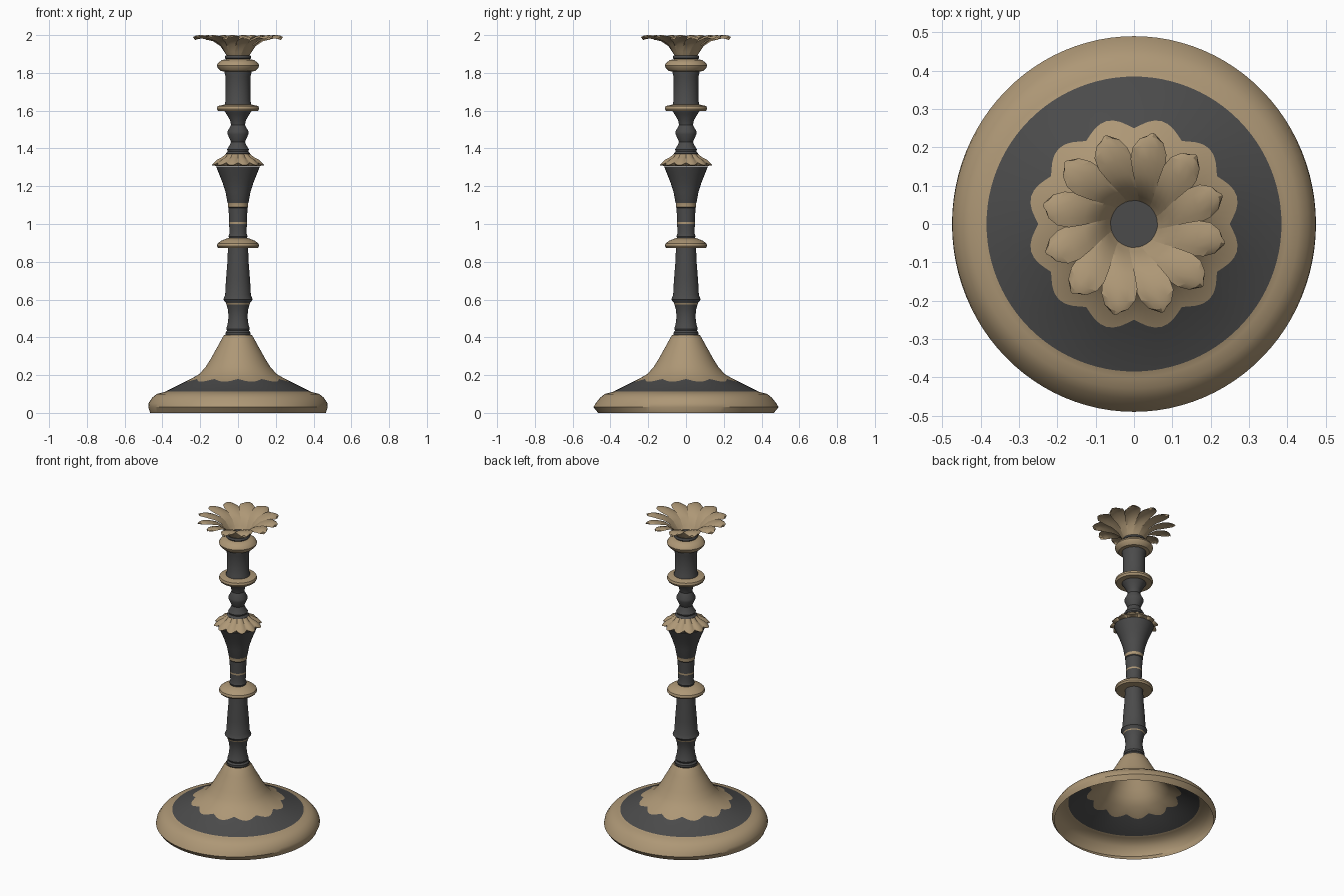
import bpy, bmesh, math
from math import sin, cos, pi, radians

if "Cube" in bpy.data.objects:
    bpy.data.objects.remove(bpy.data.objects["Cube"])

def material(name, col):
    m = bpy.data.materials.new(name)
    m.diffuse_color = (*col, 1)
    m.use_nodes = True
    m.node_tree.nodes["Principled BSDF"].inputs["Base Color"].default_value = m.diffuse_color
    return m

TAN = material("antique_gold", (0.42, 0.31, 0.18))
DARK = material("dark_iron", (0.07, 0.07, 0.07))

def finish(bm, name, mats, angle=30, normals=True):
    if normals:
        bmesh.ops.recalc_face_normals(bm, faces=bm.faces)
    me = bpy.data.meshes.new(name)
    bm.to_mesh(me)
    bm.free()
    ob = bpy.data.objects.new(name, me)
    bpy.context.collection.objects.link(ob)
    for m in mats:
        me.materials.append(m)
    bpy.ops.object.select_all(action='DESELECT')
    ob.select_set(True)
    bpy.context.view_layer.objects.active = ob
    bpy.ops.object.shade_smooth_by_angle(angle=radians(angle))
    return ob

def lathe(name, rings, mats, segs=32, bands=(), caps=True, angle=30):
    """rings: (radius, z) where either may be a function of the angle;
    bands: indices of the ring gaps that take the second material."""
    bm = bmesh.new()
    rows = []
    for ring in rings:
        r, z = ring[0], ring[1]
        sy = ring[2] if len(ring) > 2 else 1
        row = []
        for i in range(segs):
            t = 2 * pi * i / segs
            rr = r(t) if callable(r) else r
            zz = z(t) if callable(z) else z
            row.append(bm.verts.new((rr * cos(t), rr * sin(t) * sy, zz)))
        rows.append(row)
    for k in range(len(rows) - 1):
        for i in range(segs):
            j = (i + 1) % segs
            f = bm.faces.new((rows[k][i], rows[k][j], rows[k + 1][j], rows[k + 1][i]))
            f.material_index = 1 if k in bands else 0
    if caps:
        bm.faces.new(rows[0][::-1])
        bm.faces.new(rows[-1])
    return finish(bm, name, mats, angle, normals=caps)

# Hollow base, with a scalloped edge between gold and dark
def scallop_r(t):
    return 0.25 + 0.028 * abs(cos(6 * (t - radians(15)))) ** 1.2

def scallop_z(t):
    return 0.112 + (0.385 - scallop_r(t)) * 0.5

lathe("base", [(0.465, 0), (0.475, 0.03, 1.032), (0.474, 0.05, 1.01), (0.455, 0.08),
               (0.43, 0.10), (0.40, 0.108), (0.385, 0.112), (scallop_r, scallop_z),
               (0.205, 0.205), (0.17, 0.245), (0.145, 0.285), (0.12, 0.33),
               (0.10, 0.365), (0.082, 0.40), (0.072, 0.413)],
      [TAN, DARK], segs=96, bands=(6,), caps=False)

# Dark stem, bottom to top
lathe("lower_stem", [(0.06, 0.405), (0.066, 0.415), (0.066, 0.425), (0.058, 0.435),
                     (0.062, 0.445), (0.055, 0.47), (0.05, 0.51), (0.054, 0.55),
                     (0.062, 0.575), (0.064, 0.582), (0.078, 0.60), (0.068, 0.625),
                     (0.064, 0.70), (0.056, 0.80), (0.053, 0.88)],
      [DARK, TAN], bands=(8,))
lathe("middle_stem", [(0.045, 0.92), (0.05, 0.935), (0.045, 0.95), (0.047, 1.00),
                      (0.047, 1.01), (0.05, 1.085), (0.054, 1.09), (0.054, 1.11),
                      (0.056, 1.115), (0.066, 1.17), (0.082, 1.22), (0.098, 1.26),
                      (0.108, 1.285), (0.116, 1.305)],
      [DARK, TAN], bands=(3, 6))
lathe("upper_stem", [(0.055, 1.36), (0.064, 1.372), (0.055, 1.385), (0.058, 1.395),
                     (0.042, 1.42), (0.037, 1.435), (0.055, 1.475), (0.055, 1.49),
                     (0.037, 1.525), (0.042, 1.55), (0.06, 1.58), (0.074, 1.603)], [DARK])
lathe("candle_socket_stem", [(0.07, 1.62), (0.07, 1.64), (0.065, 1.65), (0.066, 1.78),
                             (0.071, 1.80), (0.071, 1.82), (0.06, 1.87),
                             (0.07, 1.88), (0.066, 1.893)], [DARK])

# Gold collars around the stem
def dome_collar(name, z):
    lathe(name, [(0.055, z), (0.105, z), (0.112, z + 0.01), (0.108, z + 0.024),
                 (0.09, z + 0.038), (0.055, z + 0.052)], [TAN])

dome_collar("lower_collar", 0.873)
lathe("upper_collar", [(0.06, 1.597), (0.105, 1.597), (0.112, 1.61), (0.108, 1.624),
                       (0.065, 1.634)], [TAN])
lathe("round_collar", [(0.06, 1.805), (0.09, 1.81), (0.108, 1.828), (0.112, 1.84),
                       (0.105, 1.853), (0.085, 1.868), (0.058, 1.873)], [TAN])

# Drooping fluted collar below the upper stem
def flute(r, d):
    return lambda t: r + d * abs(cos(6 * (t - radians(15))))

lathe("drooping_petal_collar", [(0.11, 1.306), (flute(0.122, 0.02), lambda t: 1.325 - 0.014 * abs(cos(6 * (t - radians(15))))),
                                (flute(0.10, 0.018), 1.338), (flute(0.075, 0.014), 1.353),
                                (0.062, 1.372)], [TAN], segs=96)

# Flower cup of twelve swirling, overlapping petals
# rows: radius, height, half width in degrees, swirl in degrees
PETAL = [(0.057, 1.886, 17, -17), (0.073, 1.91, 17, -13), (0.095, 1.945, 17, -8),
         (0.130, 1.970, 17, -3), (0.170, 1.982, 16, 0), (0.208, 1.988, 13, 1),
         (0.232, 1.984, 8, 1), (0.243, 1.978, 2.5, 1)]
bm = bmesh.new()
for p in range(12):
    rows = []
    for k, (r, z, half, swirl) in enumerate(PETAL):
        lift = min(1, k / 4)
        row = []
        for u in (-1, -0.5, 0, 0.5, 1):
            t = radians(17 + 30 * p + swirl + half * u)
            cup = lift * (0.010 * (1 - u * u) + 0.006 * u - 0.0045)
            rr = r - (0.008 * u * u if k > 4 else 0)
            row.append(bm.verts.new((rr * cos(t), rr * sin(t), min(2.0, z + cup + 0.006 * lift))))
        rows.append(row)
    for a, b in zip(rows, rows[1:]):
        for i in range(4):
            bm.faces.new((a[i], b[i], b[i + 1], a[i + 1]))
finish(bm, "flower_cup", [TAN], 25, normals=False)
